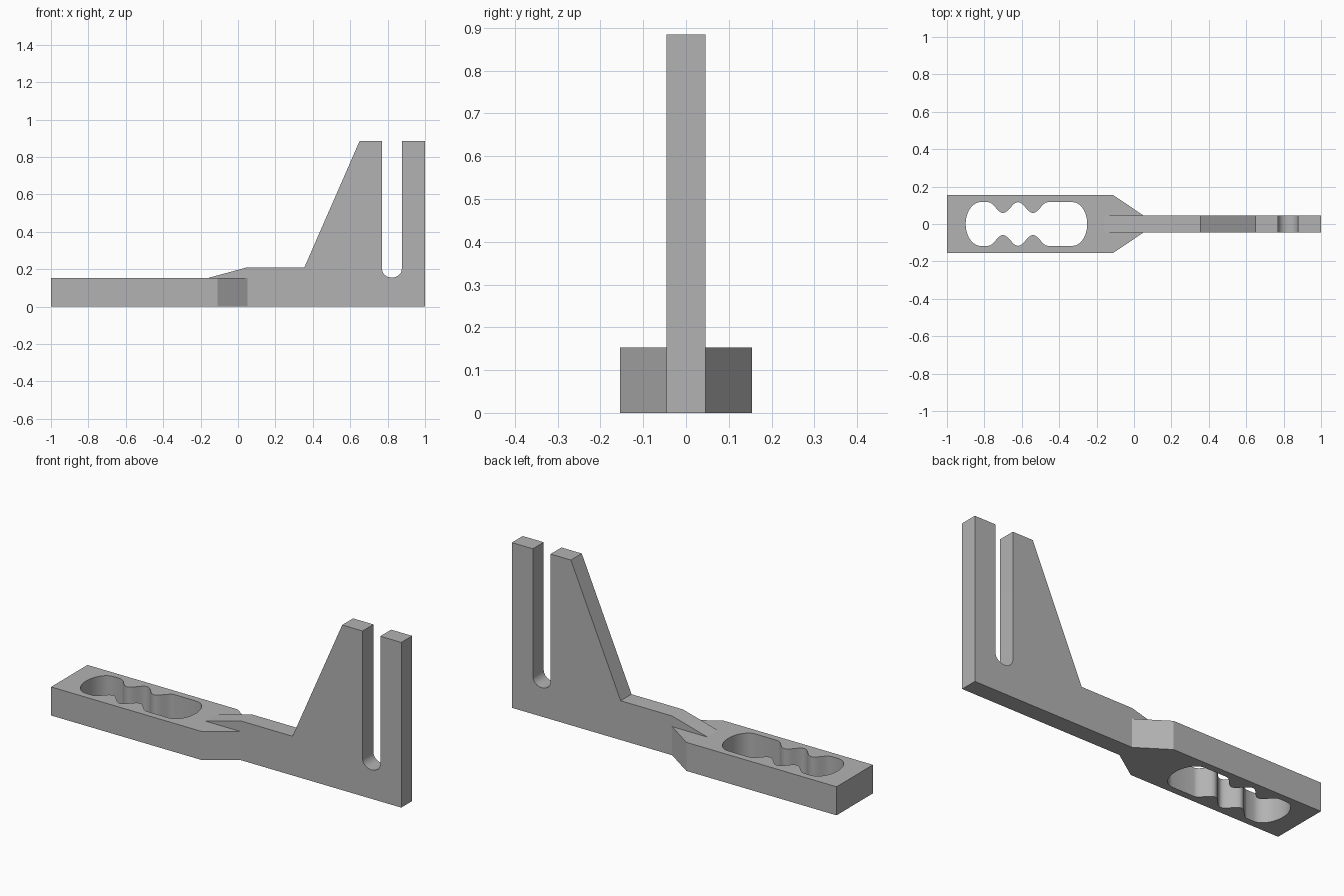
import bpy, bmesh
from math import sin, cos, pi, radians
from mathutils import Matrix, Vector

if "Cube" in bpy.data.objects:
    bpy.data.objects.remove(bpy.data.objects["Cube"])

grey = bpy.data.materials.new("Plain grey")
grey.use_nodes = True
colour = (0.45, 0.45, 0.45, 1)
grey.diffuse_color = colour
grey.node_tree.nodes["Principled BSDF"].inputs["Base Color"].default_value = colour


def plate(name, loops, depth, matrix):
    """Fill flat outlines (later ones are holes), extrude, then place."""
    bm = bmesh.new()
    for loop in loops:
        verts = [bm.verts.new((x, y, 0)) for x, y in loop]
        for a, b in zip(verts, verts[1:] + verts[:1]):
            bm.edges.new((a, b))
    bmesh.ops.triangle_fill(bm, edges=bm.edges[:], use_beauty=True,
                            use_dissolve=False, normal=(0, 0, 1))
    out = bmesh.ops.extrude_face_region(bm, geom=bm.faces[:], use_keep_orig=True)
    top = [g for g in out["geom"] if isinstance(g, bmesh.types.BMVert)]
    bmesh.ops.translate(bm, verts=top, vec=Vector((0, 0, depth)))
    bm.transform(matrix)
    bmesh.ops.recalc_face_normals(bm, faces=bm.faces[:])
    mesh = bpy.data.meshes.new(name)
    bm.to_mesh(mesh)
    bm.free()
    mesh.materials.append(grey)
    obj = bpy.data.objects.new(name, mesh)
    bpy.context.collection.objects.link(obj)
    bpy.ops.object.select_all(action="DESELECT")
    obj.select_set(True)
    bpy.context.view_layer.objects.active = obj
    bpy.ops.object.shade_smooth_by_angle(angle=radians(30))
    return obj


def arc(cx, cy, rx, ry, start, end, steps):
    angles = [radians(start + (end - start) * i / steps) for i in range(steps + 1)]
    return [(cx + rx * cos(a), cy + ry * sin(a)) for a in angles]


half = 0.046      # half thickness of the upright
height = 0.153    # height of the handle
join = 0.05       # where the handle meets the upright

# Handle: tapered slab with a scalloped finger opening
side = [(-1, 0.154), (-0.11, 0.154), (join, half)]
outline = side + [(x, -y) for x, y in reversed(side)]

wave = []
for i in range(33):
    t = i / 32
    wave.append((-0.78 + 0.32 * t, 0.088 + 0.029 * cos(4 * pi * t)))
upper = arc(-0.82, 0, 0.08, 0.117, 180, 90, 12) + wave + arc(-0.33, 0, 0.08, 0.117, 90, 0, 12)
opening = upper + [(x, -y) for x, y in reversed(upper[1:-1])]
plate("handle", [outline, opening], height, Matrix.Identity(4))

# Upright: ramp, sloping fin and two prongs around a round-bottomed slot
slot = arc(0.823, 0.2, 0.0525, 0.045, 360, 180, 16)
profile = [(join, 0), (1, 0), (1, 0.885), (0.8755, 0.885)] + slot + [
    (0.7705, 0.885), (0.65, 0.885), (0.355, 0.21), (join, 0.21),
    (-0.16, height), (join, height)]
stand = Matrix.Translation((0, half, 0)) @ Matrix.Rotation(pi / 2, 4, "X")
plate("slotted_upright", [profile], 2 * half, stand)
